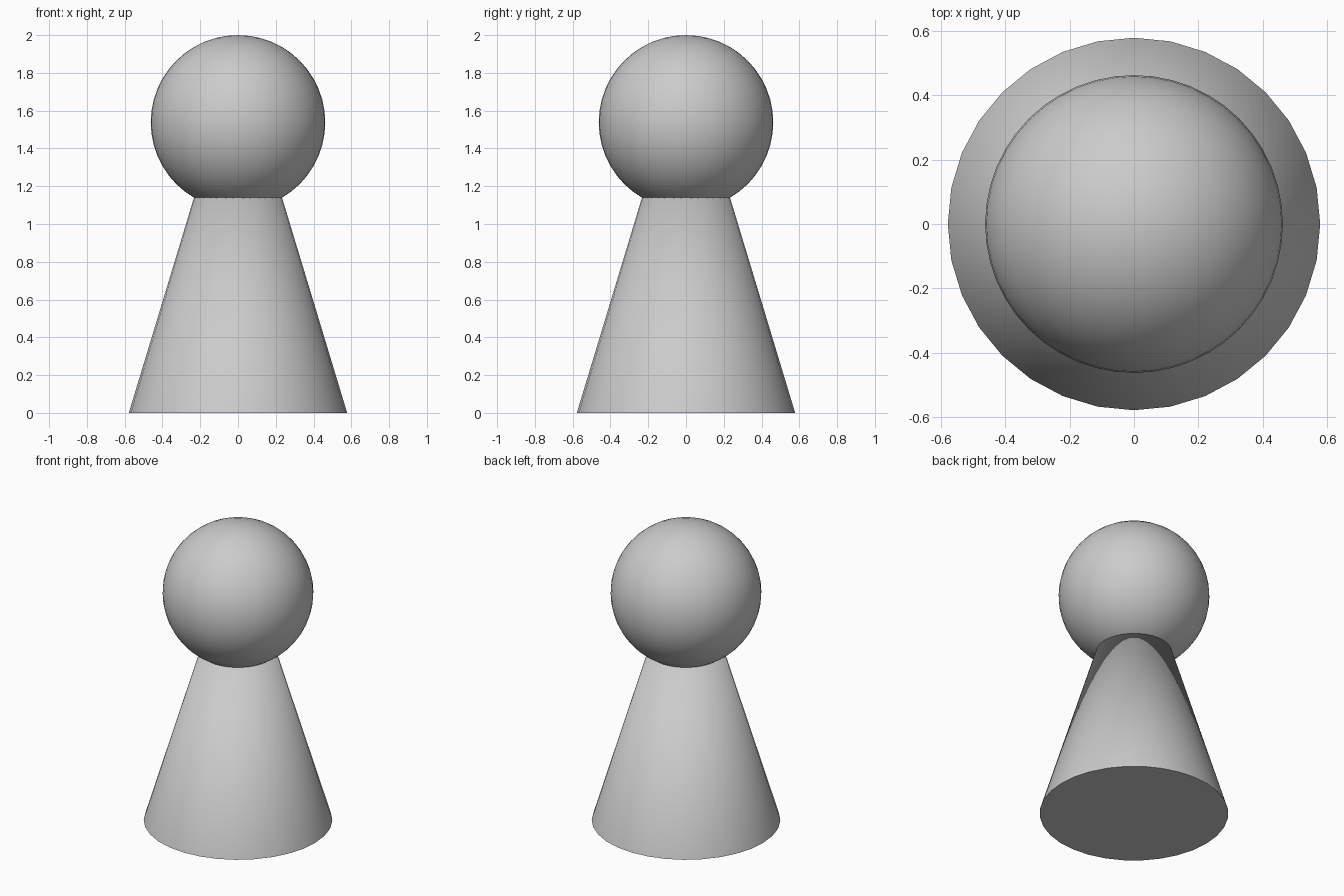
import bpy
import math

cube = bpy.data.objects.get("Cube")
if cube:
    bpy.data.objects.remove(cube, do_unlink=True)

# Single grey colour
grey = bpy.data.materials.new("grey")
grey.use_nodes = True
colour = (0.6, 0.6, 0.6, 1)
grey.diffuse_color = colour
grey.node_tree.nodes["Principled BSDF"].inputs["Base Color"].default_value = colour


def finish(name):
    part = bpy.context.object
    part.name = name
    part.data.materials.append(grey)
    bpy.ops.object.shade_smooth_by_angle(angle=math.radians(30))


# Tapered body: a cone whose tip is hidden inside the head
body_height = 1.91
bpy.ops.mesh.primitive_cone_add(vertices=32, radius1=0.578, radius2=0,
                                depth=body_height, location=(0, 0, body_height / 2))
finish("body")

# Round head
head_radius = 0.462
bpy.ops.mesh.primitive_uv_sphere_add(segments=48, ring_count=24, radius=head_radius,
                                     location=(0, 0, 2 - head_radius))
finish("head")
